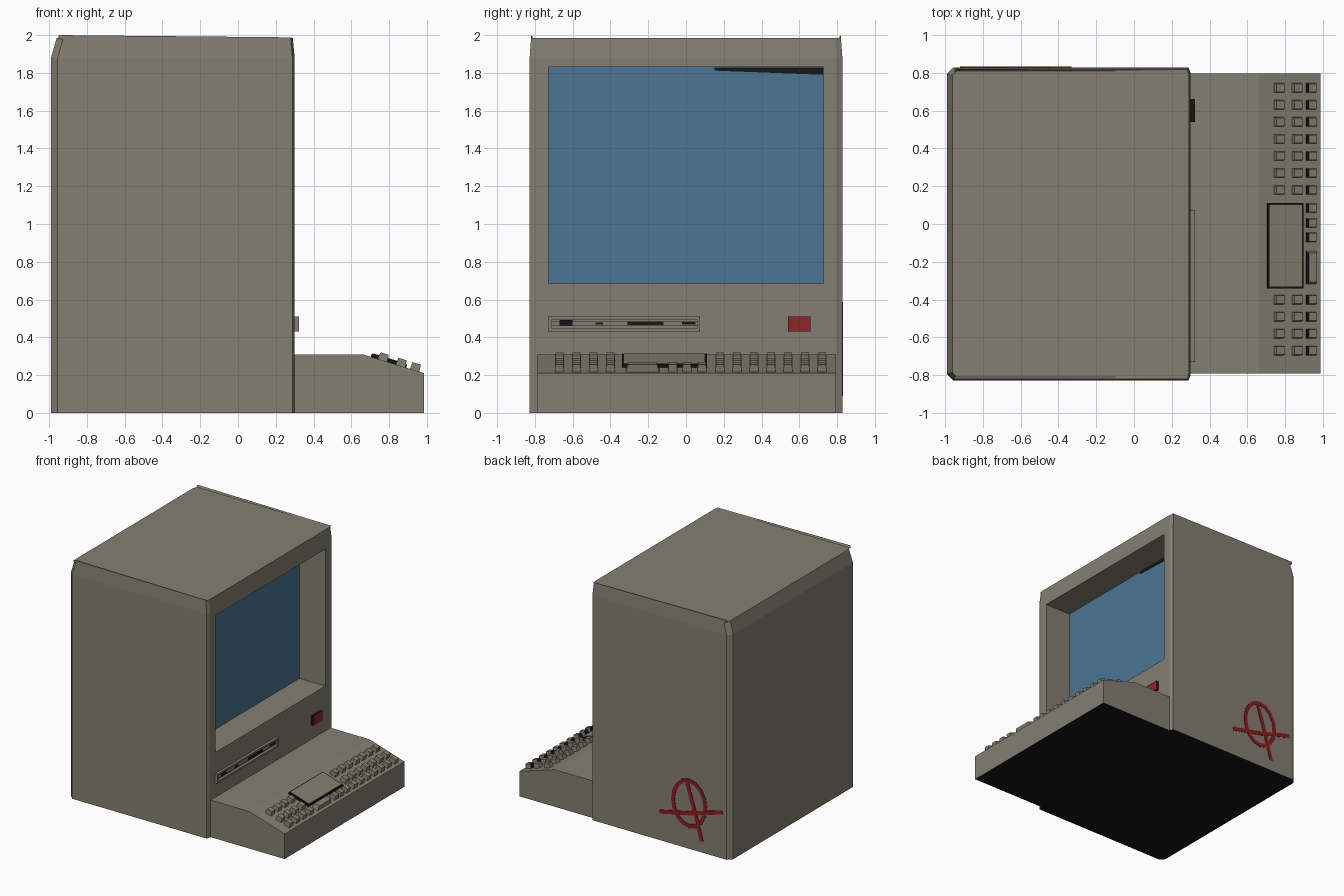
import bpy, bmesh, math
from mathutils import Vector, Matrix

if "Cube" in bpy.data.objects:
    bpy.data.objects.remove(bpy.data.objects["Cube"])


def material(name, rgb):
    m = bpy.data.materials.new(name)
    m.diffuse_color = (*rgb, 1)
    m.use_nodes = True
    m.node_tree.nodes["Principled BSDF"].inputs["Base Color"].default_value = m.diffuse_color
    return m


BEIGE = material("beige_plastic", (0.235, 0.212, 0.168))
BLACK = material("black", (0.008, 0.008, 0.008))
BLUE = material("screen_blue", (0.067, 0.181, 0.292))
RED = material("button_red", (0.27, 0.018, 0.02))
PAINT = material("paint_red", (0.27, 0.012, 0.014))


def finish(bm, name, mats, rule=None):
    """Turn a bmesh into an object, colouring faces by a rule."""
    bmesh.ops.recalc_face_normals(bm, faces=bm.faces[:])
    bm.normal_update()
    if rule:
        for f in bm.faces:
            f.material_index = rule(f)
    me = bpy.data.meshes.new(name)
    bm.to_mesh(me)
    bm.free()
    for m in mats:
        me.materials.append(m)
    ob = bpy.data.objects.new(name, me)
    bpy.context.collection.objects.link(ob)
    return ob


def add_box(bm, lo, hi, taper=1.0, matrix=None):
    """Box between two corners, top scaled by taper."""
    lo, hi = Vector(lo), Vector(hi)
    c, s = (lo + hi) / 2, hi - lo
    verts = bmesh.ops.create_cube(bm, size=1)["verts"]
    for v in verts:
        k = taper if v.co.z > 0 else 1
        v.co = Vector((v.co.x * s.x * k, v.co.y * s.y * k, v.co.z * s.z)) + c
        if matrix:
            v.co = matrix @ v.co


def box(name, lo, hi, mats, rule=None):
    bm = bmesh.new()
    add_box(bm, lo, hi)
    return finish(bm, name, mats, rule)


def underside(f):
    return 1 if f.normal.z < -0.9 and f.calc_center_median().z < 0.01 else 0


# Case: chamfered plan lofted upward, with a deep screen opening
def plan(back, front, half, z):
    pts = [(back + 0.035, -half), (front - 0.012, -half),
           (front, -half + 0.03), (front, half - 0.03),
           (front - 0.012, half), (back + 0.035, half),
           (back, half - 0.035), (back, -half + 0.035)]
    return [(x, y, z) for x, y in pts]


bm = bmesh.new()
rings = [[bm.verts.new(p) for p in r] for r in (
    plan(-0.99, 0.30, 0.828, 0), plan(-0.99, 0.30, 0.828, 1.88),
    plan(-0.96, 0.29, 0.82, 1.985))]
bm.faces.new(rings[0])
bm.faces.new(rings[-1])
front_face = None
for a, b in zip(rings, rings[1:]):
    for i in range(8):
        j = (i + 1) % 8
        f = bm.faces.new((a[i], a[j], b[j], b[i]))
        if i == 2 and a is rings[0]:
            front_face = f
bmesh.ops.recalc_face_normals(bm, faces=bm.faces[:])
bmesh.ops.inset_individual(bm, faces=[front_face], thickness=0.04)
for v in front_face.verts:
    v.co = (0.30, math.copysign(0.727, v.co.y), 1.83 if v.co.z > 1 else 0.685)
bmesh.ops.inset_individual(bm, faces=[front_face], thickness=0.001)
for v in front_face.verts:
    v.co = (0.06, math.copysign(0.727, v.co.y), 1.83 if v.co.z > 1 else 0.685)


def case_colour(f):
    c = f.calc_center_median()
    return 2 if abs(c.x - 0.06) < 0.001 and f.normal.x > 0.9 else underside(f)


finish(bm, "computer_case", [BEIGE, BLACK, BLUE], case_colour)

# Low ridges along both sides of the case top
for side in (-1, 1):
    bm = bmesh.new()
    for x, top in ((-0.95, 2.0), (0.285, 1.988)):
        for y, z in ((0.82, 1.98), (0.806, 1.98), (0.82, top)):
            bm.verts.new((x, side * y, z))
    bmesh.ops.convex_hull(bm, input=bm.verts[:])
    finish(bm, "top_ridge", [BEIGE])

# Dark stain in the upper corner of the screen
bm = bmesh.new()
for x in (0.058, 0.064):
    for y, z in ((0.15, 1.829), (0.15, 1.812), (0.6, 1.806), (0.725, 1.79), (0.725, 1.829)):
        bm.verts.new((x, y, z))
bmesh.ops.convex_hull(bm, input=bm.verts[:])
finish(bm, "screen_stain", [BLACK])

# Disk drive: raised frame bars, slot strip and dark patches
bm = bmesh.new()
for y0, y1, z0, z1 in ((-0.71, 0.06, 0.495, 0.51), (-0.71, 0.06, 0.43, 0.448),
                       (-0.73, -0.71, 0.43, 0.51), (0.06, 0.075, 0.43, 0.51)):
    add_box(bm, (0.295, y0, z0), (0.322, y1, z1))
add_box(bm, (0.295, -0.71, 0.46), (0.31, 0.06, 0.485))
finish(bm, "disk_drive", [BEIGE])
bm = bmesh.new()
for y0, y1, z0, z1 in ((-0.67, -0.60, 0.462, 0.492), (-0.31, -0.12, 0.465, 0.483),
                       (-0.48, -0.44, 0.468, 0.478), (-0.02, 0.05, 0.468, 0.48)):
    add_box(bm, (0.305, y0, z0), (0.314, y1, z1))
finish(bm, "disk_slot", [BLACK])

# Power button: red front, dark sides
box("power_button", (0.295, 0.54, 0.43), (0.322, 0.66, 0.51), [BLACK, RED],
    lambda f: 1 if f.normal.x > 0.9 else 0)

# Keyboard base: side profile extruded across
bm = bmesh.new()
for y in (-0.79, 0.795):
    for x, z in ((0.295, 0), (0.295, 0.31), (0.66, 0.31), (0.985, 0.21), (0.985, 0)):
        bm.verts.new((x, y, z))
bmesh.ops.convex_hull(bm, input=bm.verts[:])
bmesh.ops.dissolve_limit(bm, angle_limit=0.01, verts=bm.verts[:], edges=bm.edges[:])
finish(bm, "keyboard_base", [BEIGE, BLACK], underside)

# Keys and touch plate sit on the sloping top
TILT = math.atan2(0.10, 0.325)


def on_slope(x, y):
    z = 0.31 - (x - 0.66) * 0.10 / 0.325
    return Matrix.Translation((x, y, z)) @ Matrix.Rotation(TILT, 4, "Y")


bm = bmesh.new()


def key(x, y, width=0.05):
    add_box(bm, (-0.027, -width / 2, -0.005), (0.027, width / 2, 0.038), 0.85, on_slope(x, y))


for y in [0.72 - 0.09 * i for i in range(7)] + [-0.40 - 0.09 * i for i in range(4)]:
    for x in (0.765, 0.86, 0.935):
        key(x, y)
for y in (0.085, 0.005, -0.07):
    key(0.935, y)
key(0.935, -0.23, 0.18)
finish(bm, "keys", [BEIGE, BLACK],
       lambda f: 1 if f.normal.x < -0.8 and f.calc_center_median().x > 0.9 else 0)

bm = bmesh.new()
add_box(bm, (-0.098, -0.225, -0.005), (0.098, 0.225, 0.018), 1, on_slope(0.797, -0.115))
finish(bm, "touch_plate_rim", [BLACK])
bm = bmesh.new()
add_box(bm, (-0.09, -0.215, 0.01), (0.09, 0.215, 0.021), 1, on_slope(0.797, -0.115))
finish(bm, "touch_plate", [BEIGE])

# Paint scrawl on the back: a loop crossed by two strokes
loop = [(-0.61 + 0.15 * math.cos(t * math.tau / 16),
         0.38 + 0.19 * math.sin(t * math.tau / 16)) for t in range(17)]
strokes = [loop, [(-0.34, 0.24), (-0.62, 0.30), (-0.91, 0.385)],
           [(-0.59, 0.55), (-0.66, 0.33), (-0.725, 0.10)]]
bm = bmesh.new()
for path in strokes:
    for p, q in zip(path, path[1:]):
        a, b = Vector((p[0], 0, p[1])), Vector((q[0], 0, q[1]))
        d = (b - a).normalized()
        n = Vector((-d.z, 0, d.x)) * 0.016
        a, b = a - d * 0.006, b + d * 0.006
        vs = [bm.verts.new(c + Vector((0, y, 0)))
              for y in (0.826, 0.832) for c in (a + n, a - n, b - n, b + n)]
        bmesh.ops.convex_hull(bm, input=vs)
finish(bm, "paint_scrawl", [PAINT])
